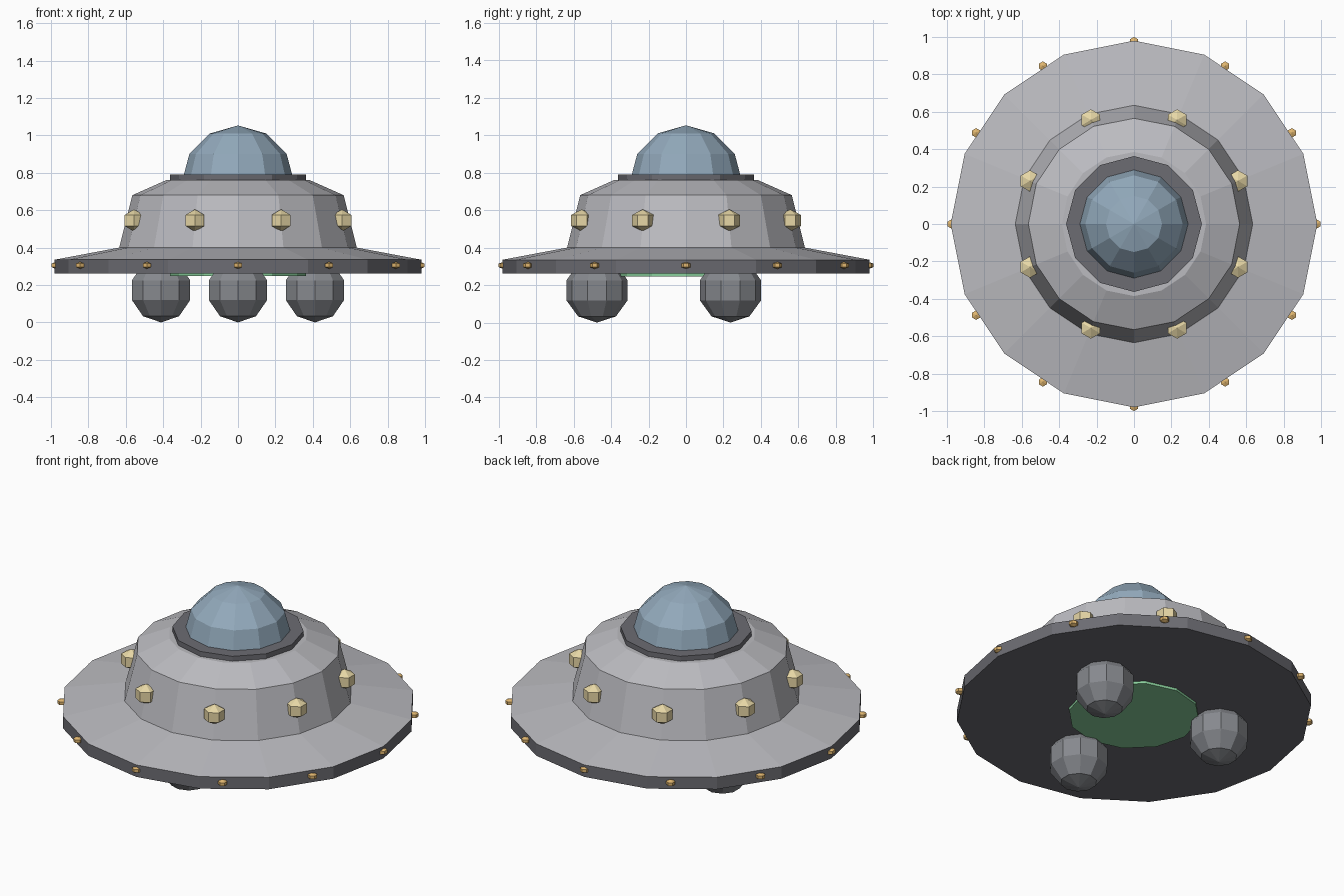
import bpy, bmesh, math
from math import sin, cos, pi

if "Cube" in bpy.data.objects:
    bpy.data.objects.remove(bpy.data.objects["Cube"])


def material(name, *rgb):
    m = bpy.data.materials.new(name)
    m.diffuse_color = (*rgb, 1)
    m.use_nodes = True
    m.node_tree.nodes["Principled BSDF"].inputs["Base Color"].default_value = m.diffuse_color
    return m


hull_mat = material("hull_grey", 0.50, 0.50, 0.53)
dark_mat = material("dark_metal", 0.15, 0.15, 0.17)
pod_mat = material("pod_metal", 0.24, 0.25, 0.27)
glass_mat = material("blue_glass", 0.29, 0.40, 0.50)
lamp_mat = material("pale_yellow", 0.80, 0.68, 0.38)
rim_lamp_mat = material("amber", 0.75, 0.47, 0.16)
green_mat = material("green_glow", 0.25, 0.62, 0.33)


def lathe(name, profile, sides, mat, loc=(0, 0, 0)):
    """Flat-faced turned solid from (radius, z) points listed bottom to top; corners start on y."""
    bm = bmesh.new()
    rings = []
    for r, z in profile:
        n = 1 if r == 0 else sides
        rings.append([bm.verts.new((r * cos(pi / 2 + 2 * pi * i / sides),
                                    r * sin(pi / 2 + 2 * pi * i / sides), z)) for i in range(n)])
    for a, b in zip(rings, rings[1:]):
        for i in range(sides):
            j = (i + 1) % sides
            quad = [a[i % len(a)], a[j % len(a)], b[j % len(b)], b[i % len(b)]]
            bm.faces.new(list(dict.fromkeys(quad)))
    me = bpy.data.meshes.new(name)
    bm.to_mesh(me)
    bm.free()
    me.materials.append(mat)
    ob = bpy.data.objects.new(name, me)
    ob.location = loc
    bpy.context.collection.objects.link(ob)
    return ob


def ball(name, radius, sides, rings, mat, loc, squash=1.0):
    pts = [(radius * sin(pi * k / rings) if 0 < k < rings else 0,
            -radius * squash * cos(pi * k / rings)) for k in range(rings + 1)]
    return lathe(name, pts, sides, mat, loc)


def around(radius, count, start, z):
    for k in range(count):
        a = math.radians(start) + 2 * pi * k / count
        yield k + 1, (radius * cos(a), radius * sin(a), z)


# Saucer: dark rim with flat underside, then the stepped hull
lathe("rim_and_underside", [(0, 0.262), (0.98, 0.262), (0.98, 0.335)], 16, dark_mat)
lathe("hull", [(0.98, 0.335), (0.635, 0.40), (0.565, 0.68), (0.385, 0.76), (0, 0.76)],
      16, hull_mat)

# Cockpit collar and glass dome
lathe("dome_collar", [(0, 0.755), (0.363, 0.755), (0.363, 0.79), (0, 0.79)], 12, dark_mat)
lathe("glass_dome", [(0.30, 0.75), (0.26, 0.90), (0.15, 1.01), (0, 1.053)], 12, glass_mat)

# Glowing hatch underneath
lathe("belly_hatch", [(0, 0.247), (0.363, 0.247), (0.363, 0.275), (0, 0.275)], 12, green_mat)

# Lamps on the hull and along the rim
for k, p in around(0.602, 8, 22.5, 0.545):
    ball(f"hull_lamp_{k}", 0.066, 6, 3, lamp_mat, p, 0.9)
for k, p in around(0.975, 12, 0, 0.305):
    ball(f"rim_lamp_{k}", 0.029, 6, 3, rim_lamp_mat, p, 0.65)

# Three landing pods
for k, p in around(0.475, 3, 30, 0.172):
    ball(f"landing_pod_{k}", 0.172, 10, 5, pod_mat, p)
